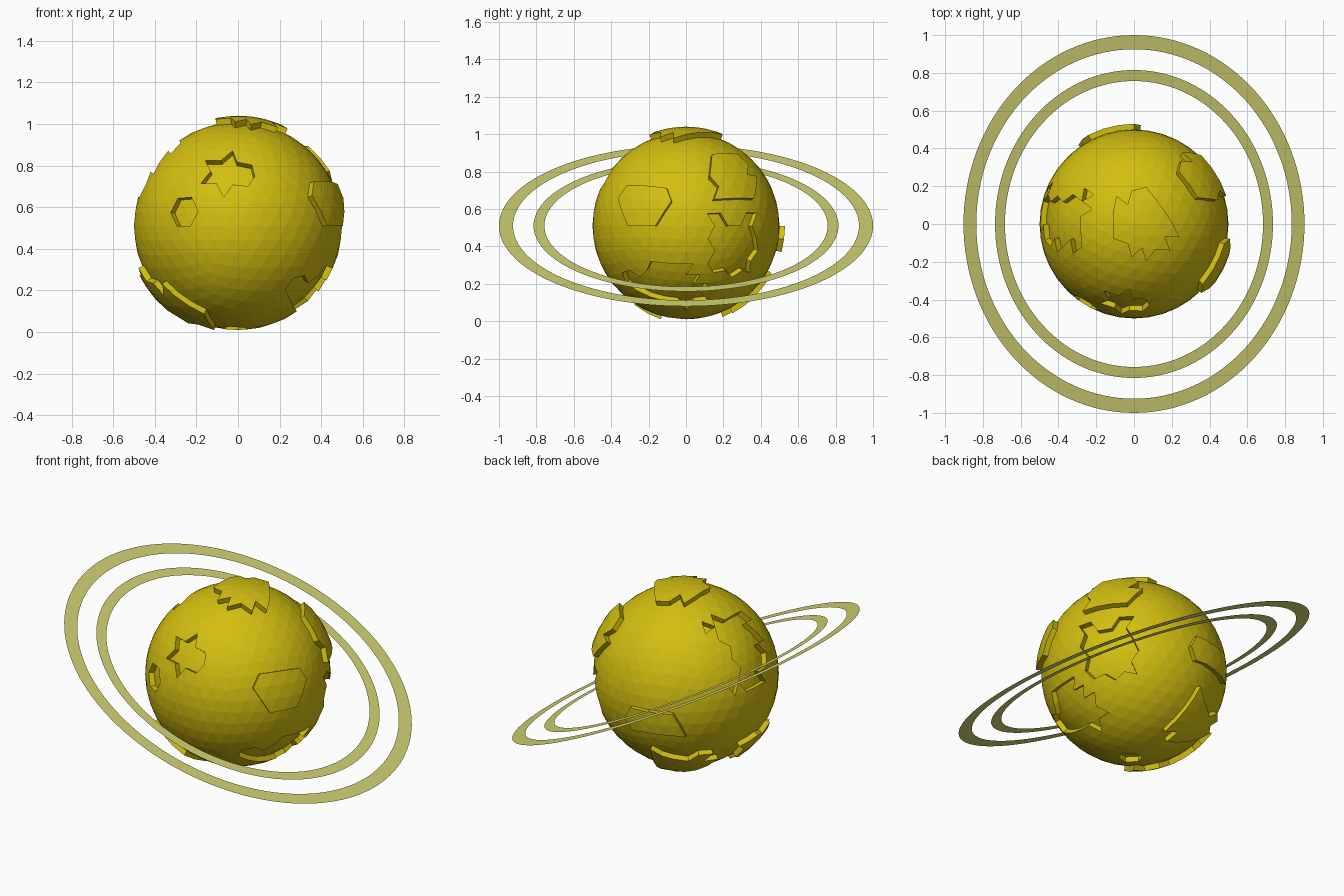
import bpy, bmesh, math
from mathutils import Vector

if "Cube" in bpy.data.objects:
    bpy.data.objects.remove(bpy.data.objects["Cube"])

R, STEP, CENTRE = 0.5, 0.03, Vector((0, 0, 0.51))


def material(name, rgb):
    m = bpy.data.materials.new(name)
    m.diffuse_color = (*rgb, 1)
    m.use_nodes = True
    m.node_tree.nodes["Principled BSDF"].inputs["Base Color"].default_value = m.diffuse_color
    return m


def make_object(name, bm, mat):
    me = bpy.data.meshes.new(name)
    bm.to_mesh(me)
    bm.free()
    me.materials.append(mat)
    ob = bpy.data.objects.new(name, me)
    bpy.context.collection.objects.link(ob)
    ob.location = CENTRE
    return ob


def view(azimuth, elevation):
    """Axes right, up, toward-viewer; azimuth 0 = front, 90 = right side."""
    a, e = math.radians(azimuth), math.radians(elevation)
    right = Vector((math.cos(a), math.sin(a), 0))
    out = Vector((math.sin(a) * math.cos(e), -math.cos(a) * math.cos(e), math.sin(e)))
    return right, out.cross(right), out


FRONT, RIGHT, TOP = view(0, 0), view(90, 0), view(0, 90)
BACK_LEFT, BELOW = view(215, 26), view(145, -26)
UNDER = (Vector((1, 0, 0)), Vector((0, 1, 0)), Vector((0, 0, -1)))


def inside(x, y, poly):
    hit = False
    for (x1, y1), (x2, y2) in zip(poly, poly[1:] + poly[:1]):
        if (y1 > y) != (y2 > y) and x < x1 + (y - y1) * (x2 - x1) / (y2 - y1):
            hit = not hit
    return hit


# Faceted planet
bm = bmesh.new()
bmesh.ops.create_icosphere(bm, subdivisions=4, radius=R)
patches, used = [], set()


def patch(frame, sign, test):
    """Collect the facets seen in a view that pass the test; +1 plateau, -1 basin."""
    right, up, out = frame
    r = R + max(sign, 0) * STEP
    chosen = []
    for f in bm.faces:
        d = f.calc_center_median().normalized() * r
        if f not in used and d.dot(out) > 0 and test(d.dot(right), d.dot(up), d):
            chosen.append(f)
    used.update(chosen)
    patches.append((chosen, 1 + sign * STEP / R))


def crater(frame, x, y, edges):
    """Hexagonal basin, a whole number of facet edges in radius, around the nearest vertex."""
    right, up, out = frame
    p = right * x + up * y + out * math.sqrt(R * R - x * x - y * y)
    c = min((v.co for v in bm.verts), key=lambda co: (co - p).length)
    limit = 0.115 if edges == 2 else 0.055
    patch(frame, -1, lambda u, v, d: (d - c).length < limit)


def land(frame, sign, *outline):
    patch(frame, sign, lambda u, v, d: inside(u, v, list(outline)))


# Hexagonal craters: front pair and the one beside the bottom pole
crater(FRONT, -.057, .26, 2)
crater(FRONT, -.255, .063, 1)
crater(UNDER, -.02, -.059, 1)
# Plateaus: right, upper right, lower left, lower back, back, top
land(RIGHT, 1, (-.36, .1), (-.325, .21), (-.11, .19), (-.075, .12), (-.16, .005), (-.31, .005))
land(RIGHT, 1, (.14, .385), (.285, .38), (.365, .26), (.375, .15), (.19, .15), (.14, .27))
land(UNDER, 1, (-.457, .12), (-.47, -.11), (-.3, -.31), (-.09, -.216), (-.2, -.1), (-.32, -.04))
land(UNDER, 1, (-.08, .46), (-.36, .275), (-.3, .2), (-.08, .185), (-.03, .3))
land(BACK_LEFT, 1, (-.3, -.2), (-.14, -.2), (-.045, -.26), (-.03, -.33), (-.33, -.31))
land(TOP, 1, (-.1, .1), (.07, .2), (.13, .1), (.24, -.06), (.06, -.18), (-.1, -.07))
# Basins: right, lower right, left
land(RIGHT, -1, (.17, .1), (.25, .01), (.385, .09), (.37, -.13), (.345, -.24), (.23, -.27),
     (.125, -.22), (.12, -.05))
land(BELOW, -1, (-.4, -.055), (-.195, -.22), (-.185, -.33), (-.4, -.33), (-.455, -.15))
land(BACK_LEFT, -1, (.09, .255), (.305, .34), (.4, .18), (.43, .07), (.39, -.09), (.25, -.09),
     (.29, .03), (.18, .2))

# Step each patch out or in with a wall around it
for faces, scale in patches:
    bmesh.ops.inset_region(bm, faces=faces, thickness=0, depth=0, use_even_offset=False)
    for v in {v for f in faces for v in f.verts}:
        v.co *= scale
make_object("planet", bm, material("planet_yellow", (0.65, 0.52, 0.005)))

# Two flat tilted rings
ring_mat = material("ring_yellow", (0.65, 0.65, 0.17))
N = 128
for name, r0, r1 in (("inner_ring", 0.757, 0.815), ("outer_ring", 0.925, 1.0)):
    ring = bmesh.new()
    loops = [[ring.verts.new((r * math.cos(2 * math.pi * i / N), r * math.sin(2 * math.pi * i / N), 0))
              for i in range(N)] for r in (r0, r1)]
    for i in range(N):
        j = (i + 1) % N
        ring.faces.new((loops[0][i], loops[1][i], loops[1][j], loops[0][j]))
    make_object(name, ring, ring_mat).rotation_euler = (0, math.radians(25.5), 0)
